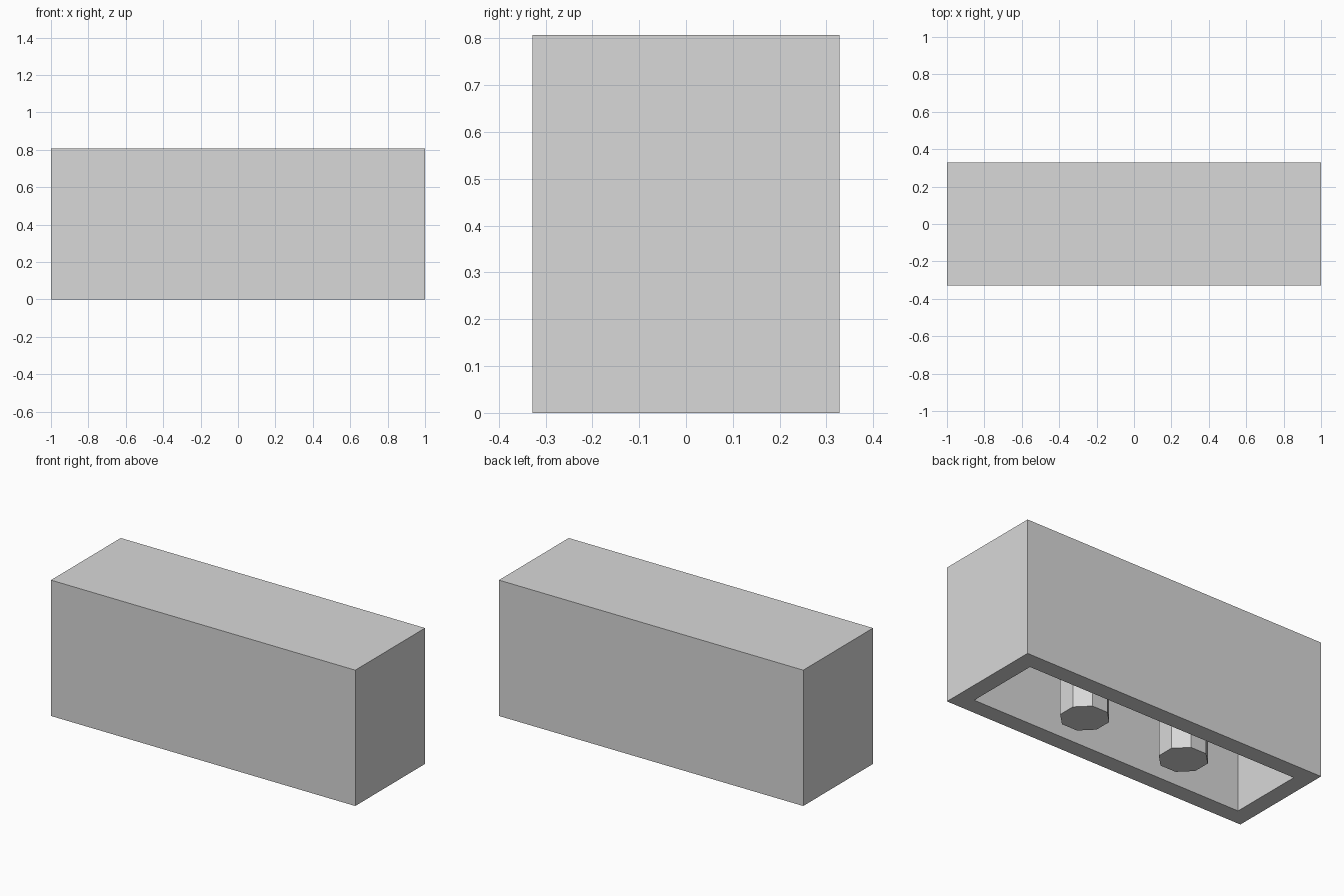
import bpy
import bmesh
import math

cube = bpy.data.objects.get("Cube")
if cube:
    bpy.data.objects.remove(cube, do_unlink=True)

LENGTH, DEPTH, HEIGHT = 2.0, 0.655, 0.807
WALL, ROOF = 0.101, 0.084
PEG_RADIUS, PEG_X = 0.134, 0.336
GREY = (0.69, 0.69, 0.69, 1.0)

grey = bpy.data.materials.new("light_grey")
grey.use_nodes = True
grey.diffuse_color = GREY
grey.node_tree.nodes["Principled BSDF"].inputs["Base Color"].default_value = GREY


def add_object(name, bm):
    mesh = bpy.data.meshes.new(name)
    bm.to_mesh(mesh)
    bm.free()
    mesh.materials.append(grey)
    obj = bpy.data.objects.new(name, mesh)
    bpy.context.collection.objects.link(obj)
    return obj


# Block shell: a box with an inset underside pushed up into a cavity
bm = bmesh.new()
bmesh.ops.create_cube(bm, size=1)
bmesh.ops.scale(bm, vec=(LENGTH, DEPTH, HEIGHT), verts=bm.verts)
bmesh.ops.translate(bm, vec=(0, 0, HEIGHT / 2), verts=bm.verts)
bm.normal_update()
underside = min(bm.faces, key=lambda f: f.calc_center_median().z)
bmesh.ops.inset_region(bm, faces=[underside], thickness=WALL, use_even_offset=True)
cavity = bmesh.ops.extrude_face_region(bm, geom=[underside])["geom"]
bmesh.ops.translate(bm, vec=(0, 0, HEIGHT - ROOF),
                    verts=[v for v in cavity if isinstance(v, bmesh.types.BMVert)])
if underside.is_valid:
    bmesh.ops.delete(bm, geom=[underside], context="FACES_ONLY")
bmesh.ops.recalc_face_normals(bm, faces=bm.faces)
add_object("block_shell", bm)

# Two octagonal pegs hanging from the cavity roof down to the rim
peg_height = HEIGHT - ROOF
for side, name in ((-1, "right_peg"), (1, "left_peg")):
    bm = bmesh.new()
    bmesh.ops.create_cone(bm, cap_ends=True, segments=8, radius1=PEG_RADIUS,
                          radius2=PEG_RADIUS, depth=peg_height)
    # Turn flat sides toward the walls, whatever the starting corner angle
    corner = bm.verts[:][0].co
    turn = math.pi / 8 - math.atan2(corner.y, corner.x)
    for v in bm.verts:
        x, y = v.co.x, v.co.y
        v.co.x = x * math.cos(turn) - y * math.sin(turn)
        v.co.y = x * math.sin(turn) + y * math.cos(turn)
    peg = add_object(name, bm)
    peg.location = (side * PEG_X, 0, peg_height / 2)
